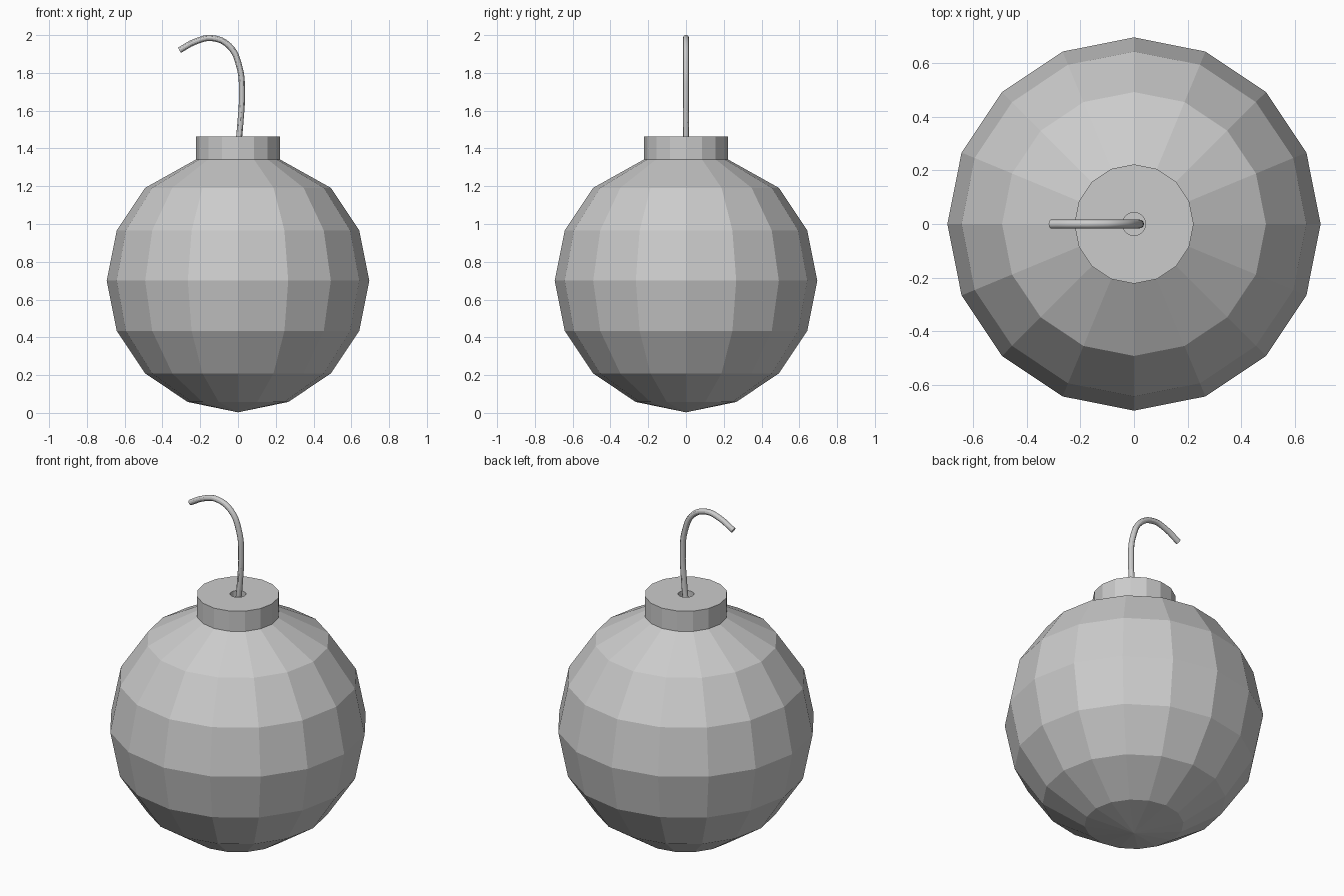
import bpy, bmesh
from math import sin, cos, pi

if "Cube" in bpy.data.objects:
    bpy.data.objects.remove(bpy.data.objects["Cube"])

SEG = 16
R, CZ = 0.695, 0.70


def add_object(name, bm):
    bmesh.ops.recalc_face_normals(bm, faces=bm.faces)
    mesh = bpy.data.meshes.new(name)
    bm.to_mesh(mesh)
    bm.free()
    obj = bpy.data.objects.new(name, mesh)
    bpy.context.collection.objects.link(obj)
    return obj


# Faceted shell: sphere rings, neck collar and fuse hole in one lathe profile
profile = [(R * sin(i * pi / 8), CZ - R * cos(i * pi / 8)) for i in range(1, 7)]
profile += [(0.222, 1.342), (0.222, 1.462), (0.043, 1.462), (0.043, 1.40)]

bm = bmesh.new()
rings = [[bm.verts.new((r * cos(2 * pi * k / SEG), r * sin(2 * pi * k / SEG), z))
          for k in range(SEG)] for r, z in profile]
for a, b in zip(rings, rings[1:]):
    for k in range(SEG):
        n = (k + 1) % SEG
        bm.faces.new((a[k], a[n], b[n], b[k]))
# Bottom fan and hole floor
pole = bm.verts.new((0, 0, CZ - R))
for k in range(SEG):
    bm.faces.new((pole, rings[0][(k + 1) % SEG], rings[0][k]))
bm.faces.new(rings[-1])
# Pole exactly on the ground
pole.co.z = 0.003
add_object("round_shell", bm)

# Curved fuse
path = [(0.0, 1.40), (0.013, 1.54), (0.021, 1.69), (0.008, 1.83), (-0.047, 1.943),
        (-0.138, 1.984), (-0.225, 1.966), (-0.31, 1.92)]
curve = bpy.data.curves.new("fuse", 'CURVE')
curve.dimensions = '3D'
curve.bevel_depth = 0.016
curve.bevel_resolution = 4
curve.resolution_u = 6
curve.use_fill_caps = True
spline = curve.splines.new('BEZIER')
spline.bezier_points.add(len(path) - 1)
for p, (x, z) in zip(spline.bezier_points, path):
    p.co = (x, 0, z)
    p.handle_left_type = p.handle_right_type = 'AUTO'
fuse = bpy.data.objects.new("fuse", curve)
bpy.context.collection.objects.link(fuse)
bpy.context.view_layer.objects.active = fuse
fuse.select_set(True)
bpy.ops.object.convert(target='MESH')
bpy.ops.object.shade_smooth_by_angle()
